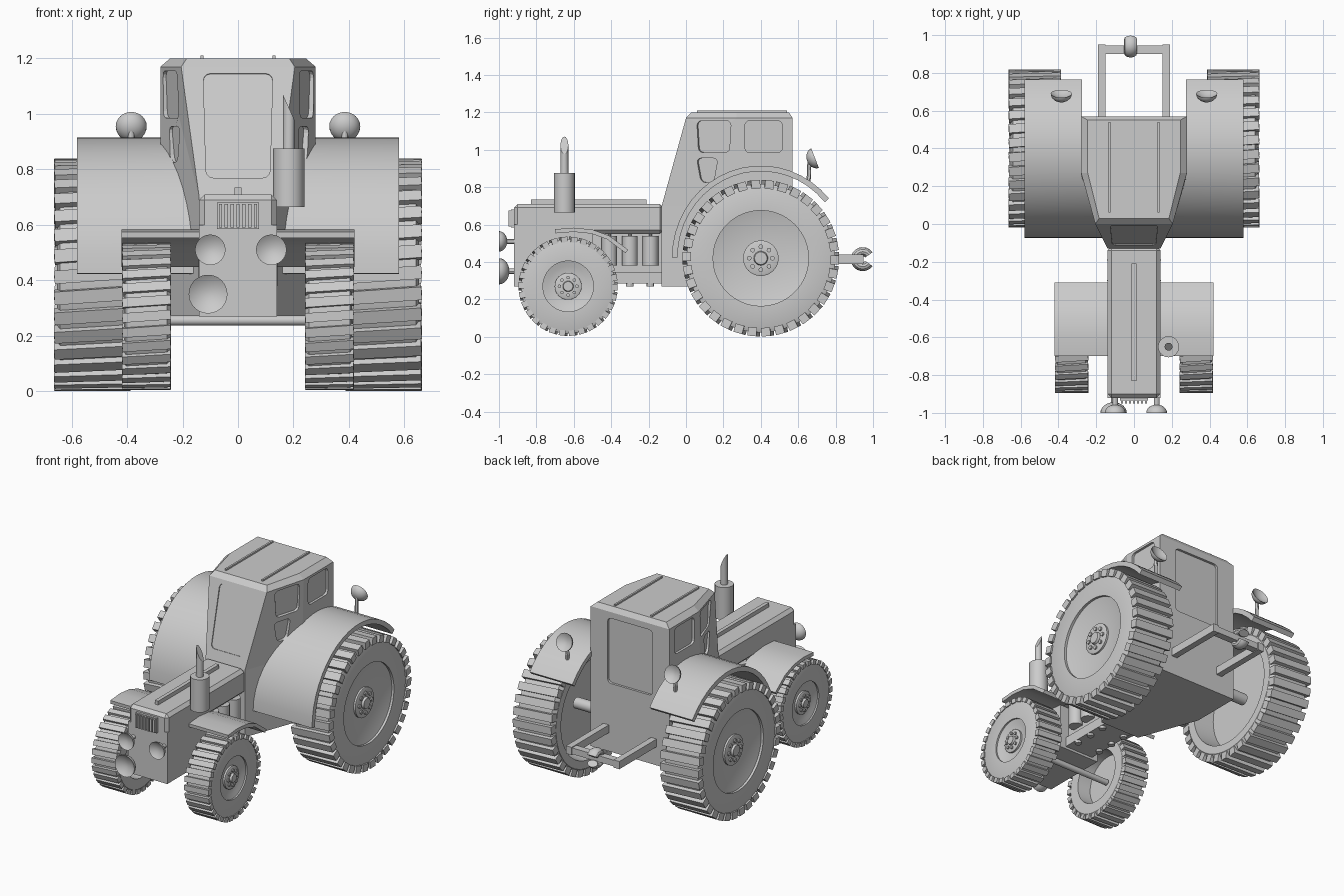
import bpy, bmesh
from math import cos, sin, pi, radians
from mathutils import Vector, Matrix

old = bpy.data.objects.get("Cube")
if old:
    bpy.data.objects.remove(old, do_unlink=True)

grey = bpy.data.materials.new("plain_grey")
grey.use_nodes = True
colour = (0.6, 0.6, 0.6, 1)
grey.diffuse_color = colour
grey.node_tree.nodes["Principled BSDF"].inputs["Base Color"].default_value = colour


def activate(obj):
    bpy.ops.object.select_all(action='DESELECT')
    obj.select_set(True)
    bpy.context.view_layer.objects.active = obj


def finish(name, bm, smooth=True):
    """Turn a bmesh into a named grey object."""
    bmesh.ops.recalc_face_normals(bm, faces=bm.faces)
    mesh = bpy.data.meshes.new(name)
    bm.to_mesh(mesh)
    bm.free()
    obj = bpy.data.objects.new(name, mesh)
    bpy.context.collection.objects.link(obj)
    mesh.materials.append(grey)
    if smooth:
        activate(obj)
        bpy.ops.object.shade_smooth_by_angle(angle=radians(30))
    return obj


def aim(loc, axis):
    """Frame at loc whose local z points along axis and local y points up."""
    return Matrix.Translation(loc) @ Vector(axis).to_track_quat('Z', 'Y').to_matrix().to_4x4()


def box(name, low, high, bevel=0):
    low, high = Vector(low), Vector(high)
    bm = bmesh.new()
    bmesh.ops.create_cube(bm, size=1)
    bmesh.ops.scale(bm, vec=high - low, verts=bm.verts)
    bmesh.ops.translate(bm, vec=(low + high) / 2, verts=bm.verts)
    if bevel:
        bmesh.ops.bevel(bm, geom=bm.edges[:], offset=bevel, segments=1, affect='EDGES')
    return finish(name, bm, False)


def lathe(name, profile, loc, axis, steps=32):
    """Spin (radius, height) points about an axis."""
    bm = bmesh.new()
    points = [bm.verts.new((r, 0, h)) for r, h in profile]
    edges = [bm.edges.new(pair) for pair in zip(points, points[1:])]
    bmesh.ops.spin(bm, geom=points + edges, axis=(0, 0, 1), cent=(0, 0, 0),
                   angle=2 * pi, steps=steps, use_duplicate=False)
    bmesh.ops.remove_doubles(bm, verts=bm.verts, dist=0.0004)
    bmesh.ops.transform(bm, matrix=aim(loc, axis), verts=bm.verts)
    return finish(name, bm)


def rod(name, start, end, radius, steps=20):
    start, end = Vector(start), Vector(end)
    length = (end - start).length
    return lathe(name, [(0, 0), (radius, 0), (radius, length), (0, length)], start, end - start, steps)


def sheet(name, path, inner, outer, thickness):
    """Curved plate along a (y, z) path; inner gives the inside edge at y."""
    bm = bmesh.new()
    rows = [[bm.verts.new((x, y, z)) for x in (inner(y), outer)] for y, z in path]
    for a, b in zip(rows, rows[1:]):
        bm.faces.new((a[0], a[1], b[1], b[0]))
    bmesh.ops.recalc_face_normals(bm, faces=bm.faces)
    bmesh.ops.solidify(bm, geom=bm.faces[:], thickness=thickness)
    return finish(name, bm)


def wheel(name, centre, side, radius, width, rim, hub, lugs):
    """Tyre with dished rim, tread lugs and a bolted hub."""
    half, tread, axis = width / 2, radius * 0.95, (side, 0, 0)
    lathe(name + "_tyre", [(0, half * 0.62), (hub, half * 0.62), (rim * 0.8, half * 0.72),
                           (rim, half * 0.82), (rim, half * 0.93), (tread * 0.93, half * 0.93),
                           (tread, half * 0.85), (tread, -half * 0.85), (tread * 0.93, -half),
                           (rim * 1.25, -half), (rim * 1.2, 0), (0, 0)], centre, axis, 64)
    bm = bmesh.new()
    pitch = 2 * pi * radius / lugs
    for i in range(lugs):
        turn = Matrix.Rotation(2 * pi * i / lugs, 4, 'Z')
        block = turn @ Matrix.Translation((radius * 0.945, 0, 0)) @ Matrix.Rotation(0.07, 4, 'X')
        size = Matrix.Diagonal((radius * 0.11, pitch * 0.62, width, 1))
        bmesh.ops.create_cube(bm, size=1, matrix=block @ size)
    bmesh.ops.transform(bm, matrix=aim(centre, axis), verts=bm.verts)
    finish(name + "_tread", bm, False)

    face = Vector(centre) + Vector(axis) * half * 0.62
    lathe(name + "_hub", [(hub, -0.01), (hub, 0.012), (hub * 0.9, 0.016), (hub * 0.4, 0.016),
                          (hub * 0.35, 0.03), (0, 0.03)], face, axis)
    for i in range(8):
        angle = 2 * pi * i / 8
        bolt = face + Vector((0, cos(angle), sin(angle))) * hub * 0.65
        rod(name + "_bolt", bolt, bolt + Vector(axis) * 0.025, hub * 0.13, 10)


def lamp(name, loc, axis, radius):
    """Round shell with a shallow concave lens; loc is the rim centre."""
    shell = [(radius * sin(a * pi / 12), -radius * 0.8 * cos(a * pi / 12)) for a in range(7)]
    lens = [(radius * f, -radius * 0.35 * (1 - f * f)) for f in (0.9, 0.7, 0.45, 0.2, 0)]
    lathe(name, shell + lens, loc, axis, 24)


# Cab with tapered nose, chamfered roof and inset windows
def ring(bm, z, rear, middle, front):
    half = [rear, middle, front]
    return [bm.verts.new((x, y, z)) for x, y in half + [(-x, y) for x, y in reversed(half)]]


bm = bmesh.new()
rings = [ring(bm, 0.27, (0.28, 0.57), (0.28, 0.25), (0.14, -0.13)),
         ring(bm, 0.70, (0.28, 0.57), (0.28, 0.25), (0.14, -0.13)),
         ring(bm, 1.17, (0.28, 0.57), (0.28, 0.27), (0.205, 0.0)),
         ring(bm, 1.2, (0.245, 0.55), (0.245, 0.27), (0.185, 0.03))]
bm.faces.new(rings[0])
bm.faces.new(rings[-1])
for a, b in zip(rings, rings[1:]):
    for i in range(6):
        j = (i + 1) % 6
        bm.faces.new((a[i], a[j], b[j], b[i]))
cab = finish("cab", bm, False)


def cut_window(loc, normal, width, height, taper=1):
    bm = bmesh.new()
    bmesh.ops.create_cube(bm, size=1)
    for v in bm.verts:
        v.co = (v.co.x * width * (taper if v.co.y < 0 else 1), v.co.y * height, v.co.z * 0.03)
    sides = [e for e in bm.edges if abs(e.verts[0].co.z - e.verts[1].co.z) > 0.01]
    bmesh.ops.bevel(bm, geom=sides, offset=0.025, segments=3, profile=0.5, affect='EDGES')
    bmesh.ops.transform(bm, matrix=aim(loc, normal), verts=bm.verts)
    cutter = finish("window_cutter", bm, False)
    cutter.hide_render = True
    mod = cab.modifiers.new("window", 'BOOLEAN')
    mod.operation, mod.solver, mod.object = 'DIFFERENCE', 'EXACT', cutter
    activate(cab)
    bpy.ops.object.modifier_apply(modifier=mod.name)
    bpy.data.objects.remove(cutter, do_unlink=True)


cut_window((0, -0.067, 0.96), (0, -0.96, 0.27), 0.25, 0.39, 0.92)
cut_window((0, 0.57, 0.92), (0, 1, 0), 0.32, 0.42)
for s in (-1, 1):
    cut_window((s * 0.28, 0.415, 1.07), (s, 0, 0), 0.2, 0.17)
    cut_window((s * 0.245, 0.15, 1.07), (s * 0.95, -0.29, -0.02), 0.19, 0.17, 0.9)
    cut_window((s * 0.232, 0.115, 0.89), (s * 0.945, -0.32, -0.03), 0.12, 0.13, 0.6)
    box("roof_rib", (s * 0.13 - 0.006, 0.06, 1.19), (s * 0.13 + 0.006, 0.54, 1.21))

# Bonnet, engine and grille
box("bonnet", (-0.14, -0.92, 0.55), (0.14, -0.12, 0.71), 0.02)
box("nose_block", (-0.14, -0.92, 0.27), (0.14, -0.5, 0.6))
box("engine_block", (-0.08, -0.52, 0.34), (0.08, -0.12, 0.57))
box("sump", (-0.1, -0.52, 0.285), (0.1, -0.12, 0.345))
box("bonnet_strip", (-0.012, -0.83, 0.7), (0.012, -0.21, 0.735))
box("grille_frame", (-0.075, -0.935, 0.585), (0.075, -0.91, 0.68))
for i in range(7):
    x = -0.063 + i * 0.021
    box("grille_slat", (x - 0.006, -0.95, 0.59), (x + 0.006, -0.93, 0.675))
for s in (-1, 1):
    for y in (-0.41, -0.30, -0.19):
        rod("engine_cylinder", (s * 0.1, y, 0.38), (s * 0.1, y, 0.54), 0.042)
        rod("cylinder_pin", (s * 0.1, y, 0.53), (s * 0.1, y, 0.565), 0.008, 8)
        rod("cylinder_foot", (s * 0.08, y, 0.27), (s * 0.08, y, 0.3), 0.02, 12)

# Exhaust with slanted tip
rod("exhaust_muffler", (0.183, -0.65, 0.665), (0.183, -0.65, 0.875), 0.056)
pipe = rod("exhaust_pipe", (0.183, -0.65, 0.87), (0.183, -0.65, 1.07), 0.021)
for v in pipe.data.vertices:
    if v.co.z > 1:
        v.co.z -= (v.co.x - 0.162) * 2.2

# Headlights
for x, z, r in ((-0.1, 0.51, 0.055), (0.12, 0.51, 0.055), (-0.108, 0.35, 0.07)):
    lamp("headlight", (x, -1.0, z), (0, -1, 0), r)
    rod("headlight_stem", (x, -0.91, z), (x, -0.96, z), 0.014, 12)

# Wheels, fenders, rear lamps and drawbar arms on both sides
arc = [radians(180 - i * 140 / 18) for i in range(19)]
rear_path = [(0.4 + 0.475 * cos(a), 0.425 + 0.49 * sin(a)) for a in arc]
front_path = [(-0.7, 0.575), (-0.6, 0.583), (-0.5, 0.573), (-0.41, 0.54), (-0.31, 0.465)]
for s, label in ((1, "left"), (-1, "right")):
    wheel(label + "_rear_wheel", (s * 0.525, 0.4, 0.42), s, 0.418, 0.275, 0.255, 0.095, 34)
    wheel(label + "_front_wheel", (s * 0.33, -0.63, 0.27), s, 0.265, 0.175, 0.135, 0.072, 30)
    sheet(label + "_rear_fender", rear_path,
          lambda y: s * (0.14 + 0.135 * min(1, max(0, (y + 0.13) / 0.38))), s * 0.58, 0.03)
    sheet(label + "_front_fender", front_path, lambda y: s * 0.13, s * 0.42, 0.022)
    lamp(label + "_rear_lamp", (s * 0.385, 0.69, 0.955), (0, 0.9, 0.35), 0.056)
    rod(label + "_lamp_post", (s * 0.385, 0.655, 0.82), (s * 0.385, 0.66, 0.94), 0.011, 12)
    box(label + "_drawbar_arm", (s * 0.17 - 0.02, 0.55, 0.39), (s * 0.17 + 0.02, 0.95, 0.44))
rod("front_axle", (-0.32, -0.63, 0.255), (0.32, -0.63, 0.255), 0.018)
rod("rear_axle", (-0.5, 0.4, 0.425), (0.5, 0.4, 0.425), 0.035)

# Drawbar and open hook
box("drawbar_cross", (-0.19, 0.9, 0.395), (0.19, 0.945, 0.435))
bm = bmesh.new()
loop = [bm.verts.new((-0.018 + 0.035 * cos(a * pi / 6), 0.945 + 0.04 + 0.024 * sin(a * pi / 6), 0.415))
        for a in range(12)]
hook = bm.faces.new(loop)
bmesh.ops.rotate(bm, verts=loop, cent=(0, 0.945, 0.415), matrix=Matrix.Rotation(radians(35), 3, 'X'))
bmesh.ops.spin(bm, geom=[hook], cent=(0, 0.945, 0.415), axis=(1, 0, 0), angle=radians(290), steps=24)
finish("tow_hook", bm)
